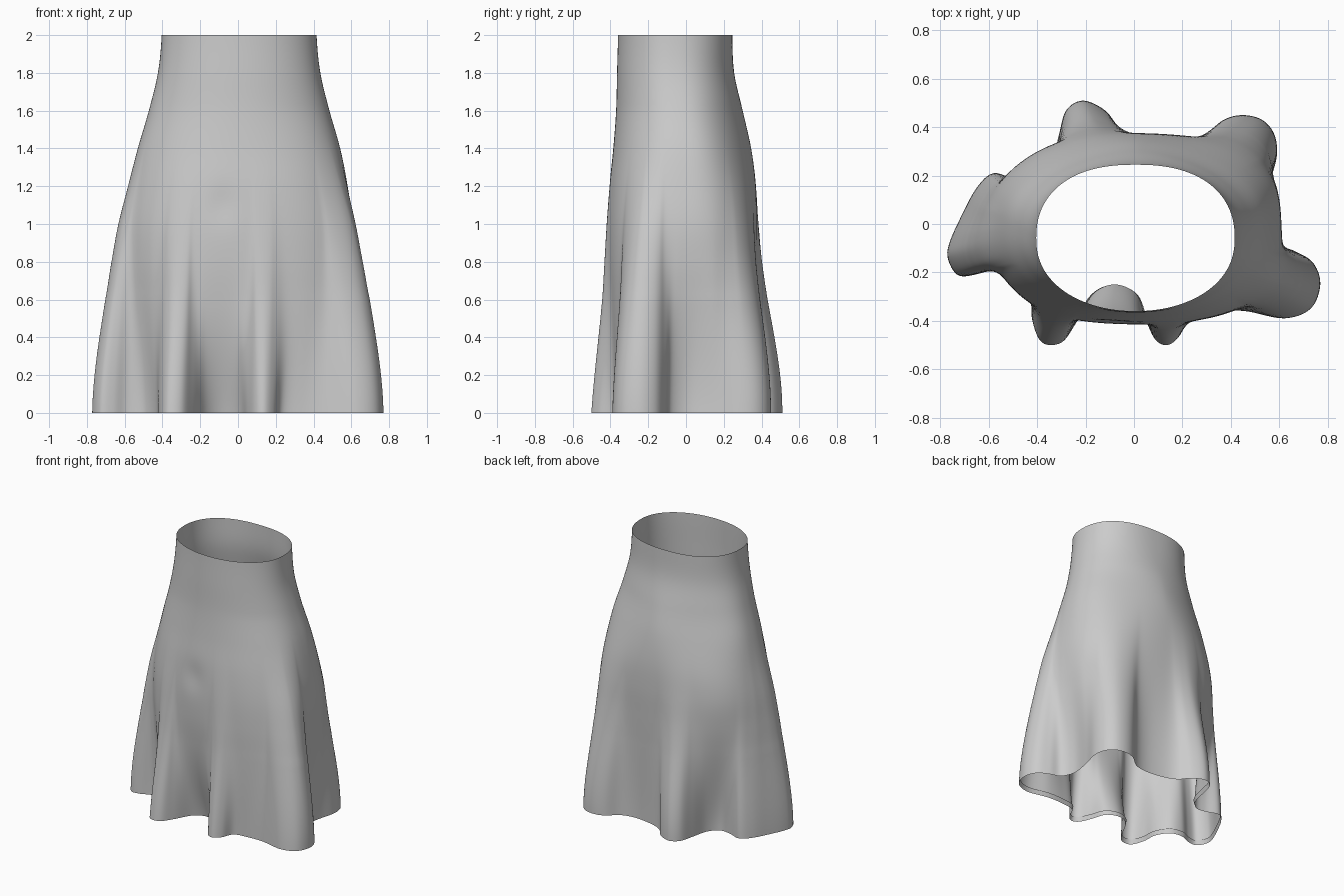
import bpy
import bmesh
import math
from mathutils import Vector

cube = bpy.data.objects.get("Cube")
if cube:
    bpy.data.objects.remove(cube, do_unlink=True)

# Hem outline seen from above, counter-clockwise, in hundredths
HEM = [(77, -25), (74, -16), (66, -11), (58, -8), (54, 2), (56, 16), (59, 28), (58, 37),
       (53, 43), (45, 45), (37, 43), (28, 36), (17, 34), (3, 36), (-6, 40), (-12, 47),
       (-21, 51), (-28, 47), (-31, 37), (-34, 25), (-40, 18), (-48, 18), (-58, 21),
       (-65, 15), (-71, 4), (-76, -7), (-77, -14), (-73, -21), (-66, -21), (-58, -18),
       (-49, -20), (-43, -29), (-42, -40), (-38, -49), (-30, -49), (-24, -41),
       (-17, -29), (-8, -25), (1, -29), (5, -40), (9, -48), (14, -50), (19, -46),
       (23, -38), (33, -36), (46, -36), (62, -39), (73, -35)]
STEPS = 6
ROWS = 60

# Body profile: height, half width, front depth, back depth
BODY = [(0, .64, .41, .36), (.6, .62, .41, .365), (.8, .615, .415, .37),
        (1, .605, .415, .375), (1.2, .575, .405, .37), (1.4, .535, .385, .345),
        (1.6, .478, .37, .3), (1.8, .43, .365, .255), (2, .41, .36, .245)]


def spline(p0, p1, p2, p3, t):
    """Smooth curve through p1 and p2, for numbers or vectors."""
    return p1 + (p2 - p0) * (t / 2) + (p0 * 2 - p1 * 5 + p2 * 4 - p3) * (t * t / 2) \
        + (p1 * 3 - p0 - p2 * 3 + p3) * (t ** 3 / 2)


def hem_loop():
    points = [Vector(p) / 100 for p in HEM]
    n = len(points)
    return [spline(*(points[(i + k) % n] for k in (-1, 0, 1, 2)), s / STEPS)
            for i in range(n) for s in range(STEPS)]


def relaxed(loop, rounds):
    """The same loop with its folds smoothed away."""
    n = len(loop)
    for _ in range(rounds):
        loop = [(loop[i - 1] + loop[i] + loop[(i + 1) % n]) / 3 for i in range(n)]
    return loop


def body_size(z):
    last = len(BODY) - 1
    i = max(k for k in range(last) if BODY[k][0] <= z)
    rows = [BODY[min(max(i + k, 0), last)] for k in (-1, 0, 1, 2)]
    t = (z - rows[1][0]) / (rows[2][0] - rows[1][0])
    return [spline(*(r[c] for r in rows), t) for c in (1, 2, 3)]


def clamp(value, low, high):
    return min(max(value, low), high)


def body_point(angle, z):
    """Rounded oval section of the unfolded skirt, squarer lower down."""
    width, front, back = body_size(z)
    u, v = math.cos(angle), math.sin(angle)
    power = 2.25 + .15 * v
    power += clamp(1.6 - z, 0, 1) * (.4 + .3 * u - .1 * v)
    power -= .65 * max(0, v) * math.exp(-((z - 1.45) / .35) ** 2)
    k = (abs(u) ** power + abs(v) ** power) ** (-1 / power)
    return Vector((.006 + width * u * k, (back - front) / 2 + (back + front) / 2 * v * k))


def skirt_point(hem, angle, z):
    """Body section with the folds growing towards the hem."""
    base = body_point(angle, 0)
    offset = hem - base
    outward = clamp(offset.dot(base.normalized()) / .06, -1, 1)
    t = clamp((1.5 - z) / 1.5, 0, 1)
    ease = t * t * (3 - 2 * t)
    fold = ease ** (1.6 - .6 * outward + .8 * max(0, math.sin(angle)))
    # front folds stay shallow until near the hem
    frontness = clamp((-math.sin(angle) - .5) / .35, 0, 1)
    fold *= t ** (frontness * (1.7 - .7 * outward))
    p = body_point(angle, z) + offset * fold
    # shallow crease on the front
    if p.y < 0:
        p.y += .01 * math.exp(-((p.x + .08) / .08) ** 2 - ((z - 1.1) / .1) ** 2)
    return Vector((p.x, p.y, z))


def build_skirt():
    hem = hem_loop()
    n = len(hem)
    angles = [math.atan2((p.y + .02) / .4, p.x / .63) for p in relaxed(hem, 250)]
    rings = [[skirt_point(h, a, 2 * r / ROWS) for h, a in zip(hem, angles)]
             for r in range(ROWS + 1)]
    # narrow turned-in lip along the hem
    lip = []
    for i, p in enumerate(rings[1]):
        along = rings[1][(i + 1) % n] - rings[1][i - 1]
        lip.append(p + Vector((-along.y, along.x, 0)).normalized() * .008)
    rings.insert(0, lip)

    bm = bmesh.new()
    grid = [[bm.verts.new(p) for p in ring] for ring in rings]
    for low, high in zip(grid, grid[1:]):
        for i in range(n):
            j = (i + 1) % n
            bm.faces.new((low[i], low[j], high[j], high[i]))
    mesh = bpy.data.meshes.new("skirt")
    bm.to_mesh(mesh)
    bm.free()
    obj = bpy.data.objects.new("skirt", mesh)
    bpy.context.collection.objects.link(obj)
    return obj


# Plain grey cloth
cloth = bpy.data.materials.new("grey cloth")
cloth.use_nodes = True
grey = (.6, .6, .6, 1)
cloth.diffuse_color = grey
cloth.node_tree.nodes["Principled BSDF"].inputs["Base Color"].default_value = grey

skirt = build_skirt()
skirt.data.materials.append(cloth)
bpy.ops.object.select_all(action="DESELECT")
skirt.select_set(True)
bpy.context.view_layer.objects.active = skirt
bpy.ops.object.shade_smooth_by_angle(angle=math.radians(60))
